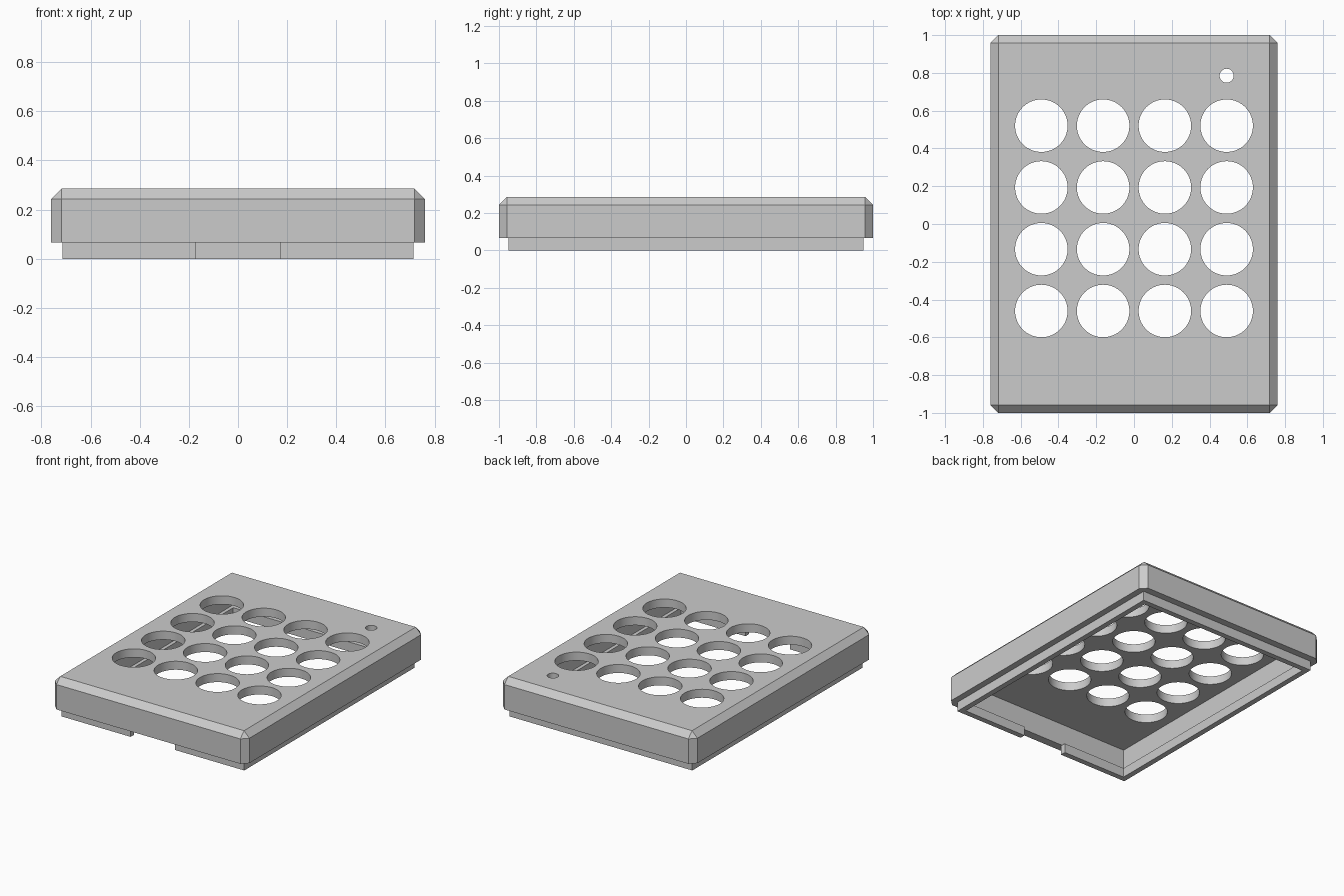
import bpy, bmesh
from mathutils import Matrix, Vector

default = bpy.data.objects.get("Cube")
if default:
    bpy.data.objects.remove(default, do_unlink=True)

GREY = (0.6, 0.6, 0.6, 1.0)
grey = bpy.data.materials.new("matte grey")
grey.use_nodes = True
grey.diffuse_color = GREY
grey.node_tree.nodes["Principled BSDF"].inputs["Base Color"].default_value = GREY

HALF_X, HALF_Y = 0.76, 1.0
TOP, RIM = 0.285, 0.067
CHAMFER = 0.042
PLATE = 0.06


def add_object(name, bm):
    mesh = bpy.data.meshes.new(name)
    bm.to_mesh(mesh)
    bm.free()
    mesh.materials.append(grey)
    obj = bpy.data.objects.new(name, mesh)
    bpy.context.collection.objects.link(obj)
    return obj


def add_box(bm, hx, hy, z0, z1):
    size = Matrix.Diagonal((2 * hx, 2 * hy, z1 - z0, 1))
    bmesh.ops.create_cube(bm, size=1, matrix=Matrix.Translation((0, 0, (z0 + z1) / 2)) @ size)


def box(name, hx, hy, z0, z1):
    bm = bmesh.new()
    add_box(bm, hx, hy, z0, z1)
    return add_object(name, bm)


def select_only(obj):
    bpy.ops.object.select_all(action="DESELECT")
    obj.select_set(True)
    bpy.context.view_layer.objects.active = obj


def cut(obj, cutter):
    """Subtract the cutter, then discard it."""
    mod = obj.modifiers.new("cut", "BOOLEAN")
    mod.operation, mod.solver, mod.object = "DIFFERENCE", "EXACT", cutter
    select_only(obj)
    bpy.ops.object.modifier_apply(modifier=mod.name)
    bpy.data.objects.remove(cutter, do_unlink=True)


# Outer cover: box with chamfered upright and top edges
bm = bmesh.new()
add_box(bm, HALF_X, HALF_Y, RIM, TOP)
middle = (RIM + TOP) / 2
edges = [e for e in bm.edges if max(v.co.z for v in e.verts) > middle]
bmesh.ops.bevel(bm, geom=edges, offset=CHAMFER, segments=1, affect="EDGES")
cover = add_object("cover", bm)

# Hollow underside
cut(cover, box("cavity_cutter", HALF_X - PLATE, HALF_Y - PLATE, 0, TOP - PLATE))

# Four by four grid of button holes, plus a small indicator hole
pitch = 0.327
holes = [(pitch * (i - 1.5), 0.03 + pitch * (j - 1.5), 0.139)
         for i in range(4) for j in range(4)]
holes.append((pitch * 1.5, 0.785, 0.037))
bm = bmesh.new()
for x, y, r in holes:
    bmesh.ops.create_cone(bm, cap_ends=True, segments=64, radius1=r, radius2=r,
                          depth=0.3, matrix=Matrix.Translation((x, y, TOP)))
cut(cover, add_object("hole_cutter", bm))

# Lower locating lip, open at the front for a cable
lip = box("lower_lip", 0.714, 0.95, 0, RIM)
cut(lip, box("lip_cutter", 0.675, 0.911, -0.1, 0.2))
notch = box("notch_cutter", 0.173, 0.1, -0.1, 0.2)
notch.data.transform(Matrix.Translation(Vector((0, -0.95, 0))))
cut(lip, notch)

for obj in (cover, lip):
    select_only(obj)
    bpy.ops.object.shade_smooth_by_angle(angle=0.5)
